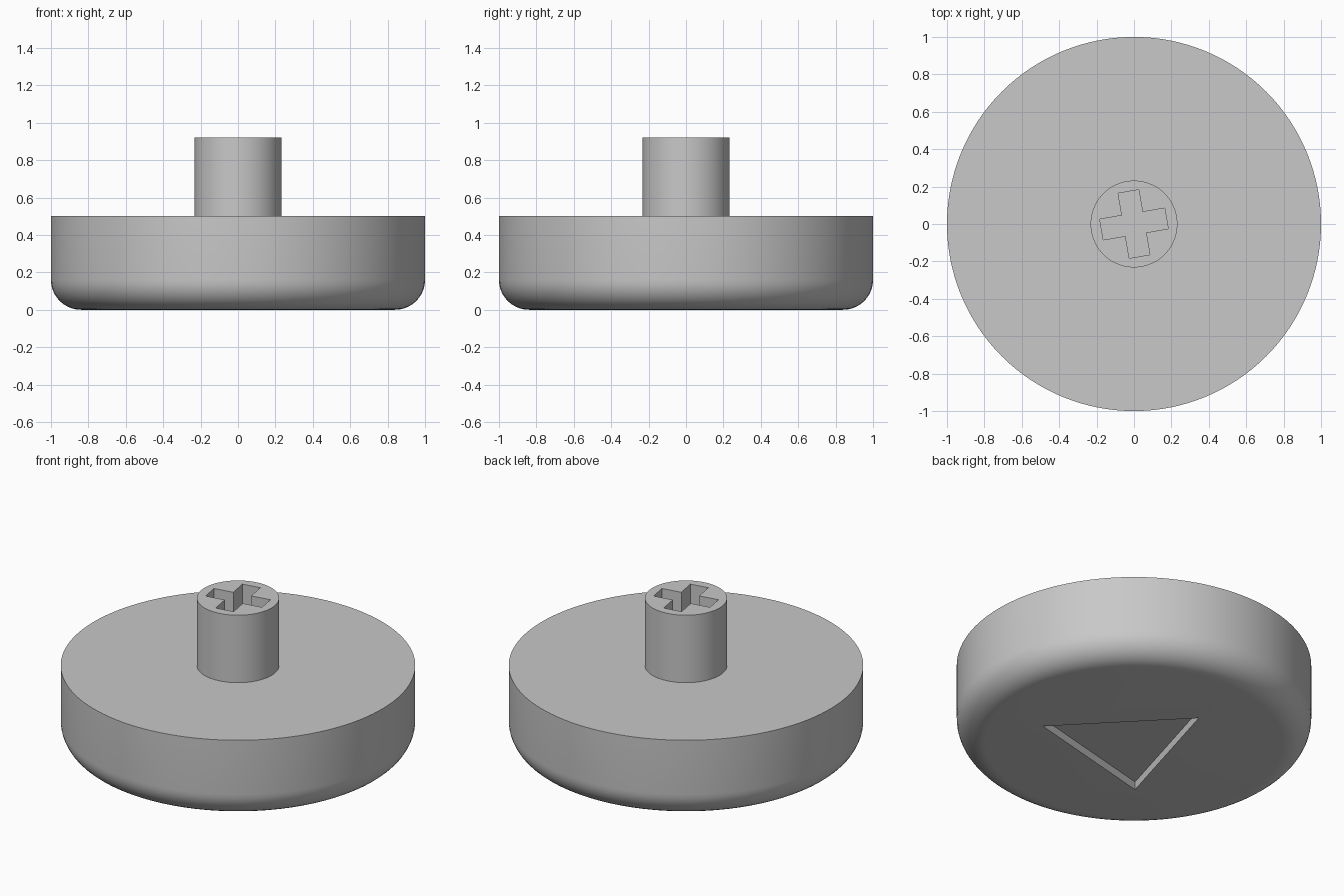
import bpy
import bmesh
from math import radians, cos, sin
from mathutils import Matrix, Vector

default = bpy.data.objects.get("Cube")
if default:
    bpy.data.objects.remove(default, do_unlink=True)

grey = bpy.data.materials.new("light grey plastic")
grey.use_nodes = True
colour = (0.58, 0.58, 0.58, 1)
grey.diffuse_color = colour
grey.node_tree.nodes["Principled BSDF"].inputs["Base Color"].default_value = colour


def make_object(name, bm):
    mesh = bpy.data.meshes.new(name)
    bmesh.ops.recalc_face_normals(bm, faces=bm.faces)
    bm.to_mesh(mesh)
    bm.free()
    mesh.materials.append(grey)
    obj = bpy.data.objects.new(name, mesh)
    bpy.context.collection.objects.link(obj)
    return obj


def cylinder(name, radius, bottom, top, rounding=0):
    bm = bmesh.new()
    bmesh.ops.create_cone(bm, cap_ends=True, segments=128, radius1=radius,
                          radius2=radius, depth=top - bottom,
                          matrix=Matrix.Translation((0, 0, (bottom + top) / 2)))
    if rounding:
        rim = [e for e in bm.edges if all(v.co.z < bottom + 0.001 for v in e.verts)]
        bmesh.ops.bevel(bm, geom=rim, offset=rounding, segments=10,
                        profile=0.5, affect='EDGES')
    return make_object(name, bm)


def prism(name, outline, bottom, top):
    bm = bmesh.new()
    face = bm.faces.new([bm.verts.new((x, y, bottom)) for x, y in outline])
    extruded = bmesh.ops.extrude_face_region(bm, geom=[face])["geom"]
    verts = [g for g in extruded if isinstance(g, bmesh.types.BMVert)]
    bmesh.ops.translate(bm, verts=verts, vec=(0, 0, top - bottom))
    # Extruding keeps the first face only when needed, so close the base if open
    bmesh.ops.holes_fill(bm, edges=[e for e in bm.edges if e.is_boundary])
    obj = make_object(name, bm)
    obj.hide_render = True
    return obj


def carve(obj, cutter):
    mod = obj.modifiers.new("recess", 'BOOLEAN')
    mod.operation = 'DIFFERENCE'
    mod.solver = 'EXACT'
    mod.object = cutter
    bpy.ops.object.select_all(action='DESELECT')
    bpy.context.view_layer.objects.active = obj
    obj.select_set(True)
    bpy.ops.object.modifier_apply(modifier=mod.name)
    bpy.data.objects.remove(cutter, do_unlink=True)
    bpy.ops.object.shade_smooth_by_angle(angle=radians(30))


# Round cap with a rounded lower rim, and a triangular recess underneath
cap = cylinder("cap_disc", 1, 0, 0.5, rounding=0.16)
corners = [radians(104 + 120 * i) for i in range(3)]
triangle = [(0.02 + 0.51 * cos(a), -0.05 + 0.51 * sin(a)) for a in corners]
carve(cap, prism("triangle_cutter", triangle, -0.2, 0.05))

# Stem with a cross-shaped socket, turned slightly about its axis
stem = cylinder("stem", 0.232, 0.49, 0.92)
w, l = 0.056, 0.176
cross = []
for i in range(4):
    turn = Matrix.Rotation(radians(9.7 + 90 * i), 2)
    cross += [turn @ Vector(p) for p in ((l, -w), (l, w), (w, w))]
carve(stem, prism("cross_cutter", cross, 0.52, 1.1))
